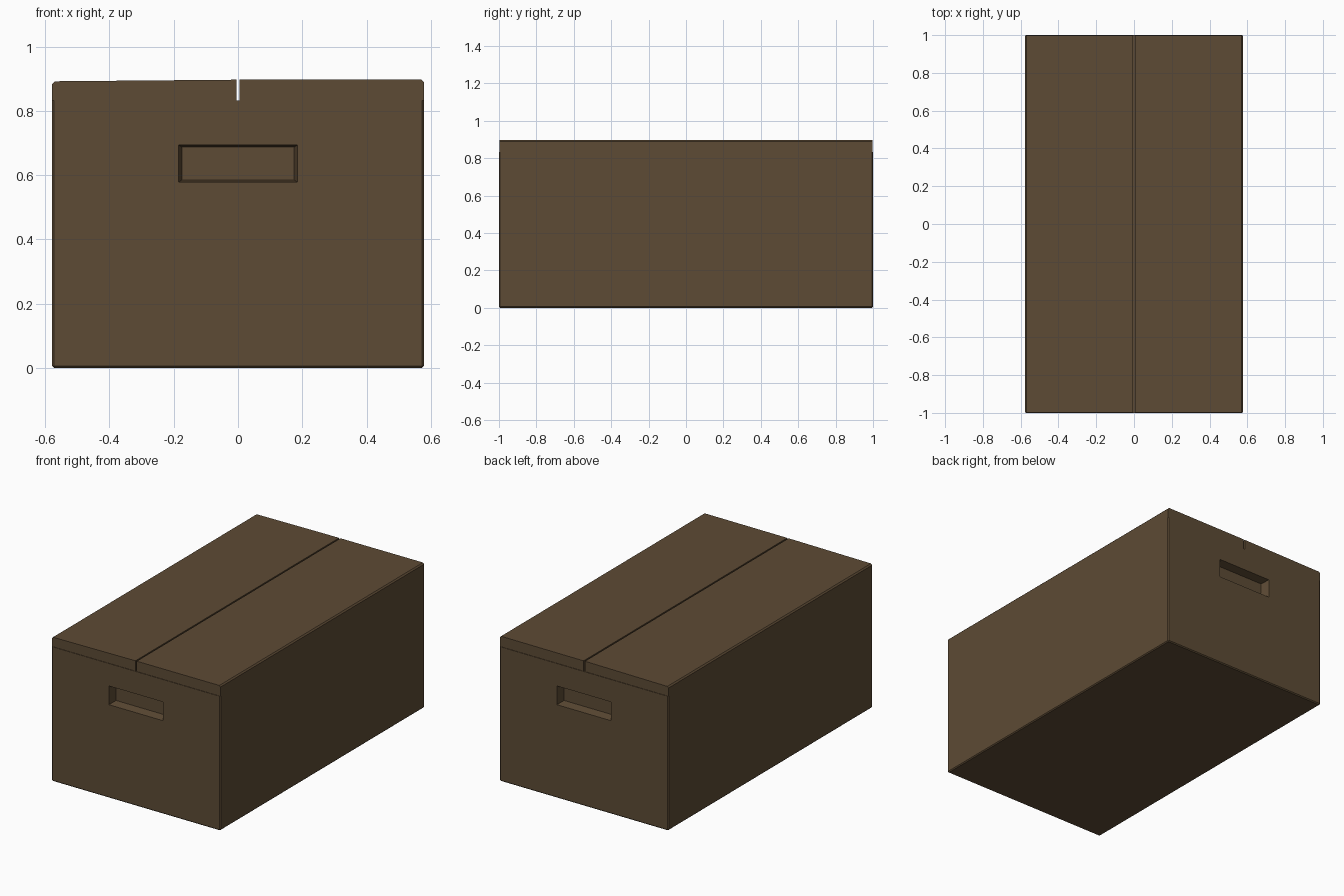
import bpy, bmesh
from mathutils import Vector

if "Cube" in bpy.data.objects:
    bpy.data.objects.remove(bpy.data.objects["Cube"])

card = bpy.data.materials.new("cardboard")
card.diffuse_color = (0.11, 0.07, 0.035, 1)
card.use_nodes = True
card.node_tree.nodes["Principled BSDF"].inputs["Base Color"].default_value = card.diffuse_color

W, D, SEAM = 0.578, 1.0, 0.833      # half width, half depth, lid seam height


def finish(bm, name):
    bmesh.ops.recalc_face_normals(bm, faces=bm.faces)
    mesh = bpy.data.meshes.new(name)
    bm.to_mesh(mesh)
    bm.free()
    mesh.materials.append(card)
    ob = bpy.data.objects.new(name, mesh)
    bpy.context.collection.objects.link(ob)
    return ob


# Box body with slightly softened corners
bm = bmesh.new()
bmesh.ops.create_cube(bm, size=1)
for v in bm.verts:
    v.co = Vector((v.co.x * 2 * W, v.co.y * 2 * D, (v.co.z + 0.5) * SEAM))
soft = [e for e in bm.edges if min(v.co.z for v in e.verts) < 0.01]
bmesh.ops.bevel(bm, geom=soft, offset=0.006, segments=1, affect='EDGES')

# Recessed hand holds: slice the end walls, then push the centre panels in
HX, Z0, Z1 = 0.185, 0.578, 0.694
for co, no in (((-HX, 0, 0), (1, 0, 0)), ((HX, 0, 0), (1, 0, 0)),
               ((0, 0, Z0), (0, 0, 1)), ((0, 0, Z1), (0, 0, 1))):
    bmesh.ops.bisect_plane(bm, geom=bm.verts[:] + bm.edges[:] + bm.faces[:],
                           plane_co=co, plane_no=no)
for side in (-1, 1):
    panel = [f for f in bm.faces if f.normal.y * side > 0.9
             and abs(f.calc_center_median().x) < HX
             and Z0 < f.calc_center_median().z < Z1]
    pushed = bmesh.ops.extrude_discrete_faces(bm, faces=panel)["faces"]
    zc = (Z0 + Z1) / 2
    for v in pushed[0].verts:
        v.co.x *= 0.945
        v.co.z = zc + (v.co.z - zc) * 0.88
        v.co.y -= side * 0.057
finish(bm, "box_body")


# Lid flaps: end profile swept along the box, outer top rim chamfered
def flap(name, profile):
    bm = bmesh.new()
    face = bm.faces.new([bm.verts.new((x, -D + 0.003, z)) for x, z in profile])
    ext = bmesh.ops.extrude_face_region(bm, geom=[face])["geom"]
    for v in ext:
        if isinstance(v, bmesh.types.BMVert):
            v.co.y = D - 0.003
    rim = [e for e in bm.edges
           if min(v.co.z for v in e.verts) > SEAM + 0.01
           and not all(abs(v.co.x) < 0.3 for v in e.verts
                       ) | (min(v.co.z for v in e.verts) > SEAM + 0.01
                            and abs(e.verts[0].co.y - e.verts[1].co.y) < 0.01)]
    bmesh.ops.bevel(bm, geom=rim, offset=0.008, segments=1, affect='EDGES')
    return finish(bm, name)


flap("left_lid_flap", [(-W, SEAM), (-0.005, SEAM), (-0.005, 0.897), (-W, 0.892)])
flap("right_lid_flap", [(0.004, SEAM), (W, SEAM), (W, 0.898), (0.004, 0.897)])
